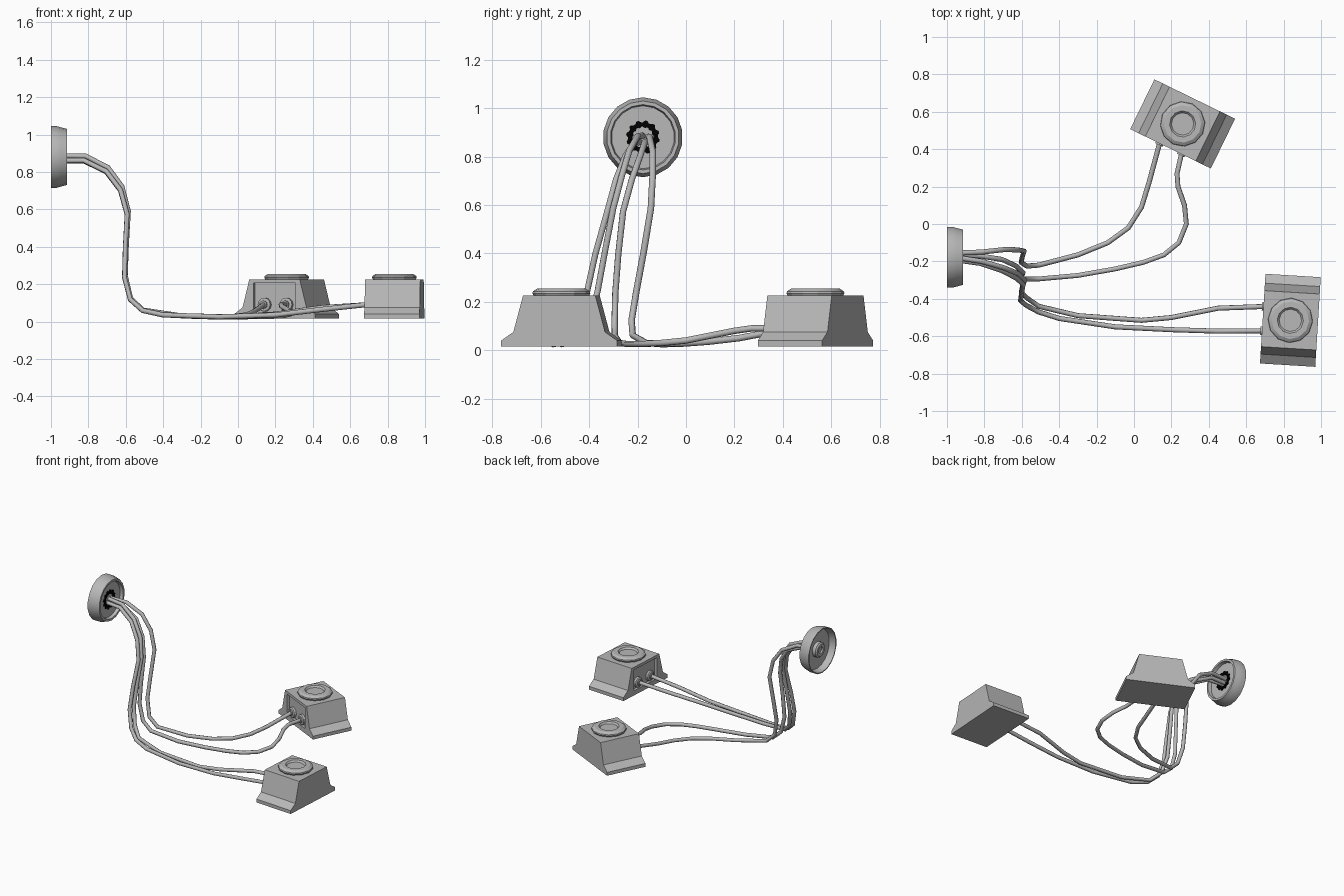
import bpy
import bmesh
from math import radians, cos, sin, tau
from mathutils import Matrix, Vector

cube = bpy.data.objects.get("Cube")
if cube:
    bpy.data.objects.remove(cube)


def make_material(name, value):
    mat = bpy.data.materials.new(name)
    mat.use_nodes = True
    colour = (value, value, value, 1)
    mat.diffuse_color = colour
    mat.node_tree.nodes["Principled BSDF"].inputs["Base Color"].default_value = colour
    return mat


grey = make_material("plain grey", 0.48)
black = make_material("black rubber", 0.0)


def add_object(name, data, matrix, material):
    obj = bpy.data.objects.new(name, data)
    bpy.context.collection.objects.link(obj)
    obj.matrix_world = matrix
    data.materials.append(material)
    return obj


def mesh_from(bm, name):
    bmesh.ops.recalc_face_normals(bm, faces=bm.faces)
    mesh = bpy.data.meshes.new(name)
    bm.to_mesh(mesh)
    bm.free()
    return mesh


def smooth(obj, degrees):
    bpy.ops.object.select_all(action="DESELECT")
    obj.select_set(True)
    bpy.context.view_layer.objects.active = obj
    bpy.ops.object.shade_smooth_by_angle(angle=radians(degrees))


def lathe(name, profile, sides, matrix, angle=25):
    """Spin (radius, height) points around local z."""
    bm = bmesh.new()
    verts = [bm.verts.new((r, 0, z)) for r, z in profile]
    edges = [bm.edges.new(pair) for pair in zip(verts, verts[1:])]
    bmesh.ops.spin(bm, geom=verts + edges, cent=(0, 0, 0), axis=(0, 0, 1),
                   angle=tau, steps=sides, use_duplicate=False)
    bmesh.ops.remove_doubles(bm, verts=bm.verts, dist=0.0005)
    obj = add_object(name, mesh_from(bm, name), matrix, grey)
    smooth(obj, angle)
    return obj


def prism(name, outline, half_width, matrix):
    """Extrude a (y, z) outline along local x."""
    bm = bmesh.new()
    face = bm.faces.new([bm.verts.new((-half_width, y, z)) for y, z in outline])
    grown = bmesh.ops.extrude_face_region(bm, geom=[face])["geom"]
    bmesh.ops.translate(bm, vec=(2 * half_width, 0, 0),
                        verts=[v for v in grown if isinstance(v, bmesh.types.BMVert)])
    return add_object(name, mesh_from(bm, name), matrix, grey)


TURN_X = Matrix.Rotation(radians(90), 4, "Y")   # local z to +x
HALF = 0.148                                    # half the width of a box


def switch_box(prefix, x, y, turn):
    place = Matrix.Translation((x, y, 0)) @ Matrix.Rotation(radians(turn), 4, "Z")
    # Flared housing with feet on both ends
    side = [(0.24, 0.015), (0.24, 0.04), (0.19, 0.075), (0.15, 0.225)]
    outline = side + [(-py, pz) for py, pz in reversed(side)]
    body = prism(prefix + "_housing", outline, HALF, place)

    # Recessed connector panel
    panel = [(-0.125, 0.05), (0.125, 0.05), (0.125, 0.205), (-0.125, 0.205)]
    cutter = prism(prefix + "_panel_cutter", panel, 0.02,
                   place @ Matrix.Translation((-HALF, 0, 0)))
    cutter.hide_render = True
    cut = body.modifiers.new("panel", "BOOLEAN")
    cut.operation = "DIFFERENCE"
    cut.solver = "EXACT"
    cut.object = cutter
    bpy.context.view_layer.objects.active = body
    bpy.ops.object.modifier_apply(modifier=cut.name)
    bpy.data.objects.remove(cutter)

    # Round push button with a dished centre
    lathe(prefix + "_button",
          [(0.112, 0.22), (0.12, 0.235), (0.118, 0.243), (0.1, 0.255),
           (0.07, 0.255), (0.06, 0.243), (0, 0.243)], 12, place)

    # Cable sockets, returning the point where each cable ends
    ends = []
    for label, sy in (("left", 0.065), ("right", -0.065)):
        spot = place @ Matrix.Translation((-HALF, sy, 0.09))
        lathe(prefix + "_socket_" + label,
              [(0.037, 0.022), (0.037, 0.004), (0.03, 0), (0.022, 0), (0.022, -0.008),
               (0, -0.008)], 12, spot @ TURN_X)
        ends.append(spot.translation.copy())
    return ends


rear_ends = switch_box("rear_box", 0.26, 0.535, 64)
front_ends = switch_box("front_box", 0.836, -0.515, -3.5)

# Wall cup: hollow at the back, shallow recessed face in front
cup = Matrix.Translation((-1, -0.178, 0.88)) @ TURN_X
lathe("wall_cup",
      [(0, 0.045), (0.145, 0.045), (0.158, 0), (0.165, 0), (0.165, 0.03),
       (0.158, 0.055), (0.15, 0.085), (0.135, 0.085), (0.13, 0.062), (0, 0.062)],
      18, cup)
lathe("wall_cup_hub",
      [(0.055, 0.05), (0.055, 0.02), (0.045, 0.012), (0.025, 0.012),
       (0.025, 0.025), (0, 0.025)], 16, cup)

# Toothed rubber ring where the cables leave the cup
bm = bmesh.new()
TEETH = 48
loops = []
for inner in (False, True):
    ring = []
    for i in range(TEETH):
        tooth = 0.004 if (i // 2) % 2 else -0.004
        r = 0.042 - tooth / 2 if inner else 0.066 + tooth
        a = tau * i / TEETH
        ring.append(bm.verts.new((r * cos(a), r * sin(a), 0.067)))
    loops.append(ring)
for i in range(TEETH):
    j = (i + 1) % TEETH
    bm.faces.new((loops[0][i], loops[0][j], loops[1][j], loops[1][i]))
walls = bmesh.ops.extrude_face_region(bm, geom=bm.faces[:])["geom"]
bmesh.ops.translate(bm, vec=(0, 0, -0.006),
                    verts=[v for v in walls if isinstance(v, bmesh.types.BMVert)])
add_object("rubber_ring", mesh_from(bm, "rubber_ring"), cup, black)

# Shared (x, z) path of the cables from the cup down to the floor
DROP = [(-0.95, 0.87), (-0.82, 0.87), (-0.7, 0.81), (-0.625, 0.71), (-0.59, 0.58),
        (-0.6, 0.4), (-0.605, 0.24), (-0.575, 0.12), (-0.51, 0.06)]


def cable(name, drop_y, run, end, lift):
    points = []
    for i, ((x, z), y) in enumerate(zip(DROP, drop_y)):
        fade = lift * (1 - i / len(DROP))
        points.append(Vector((x + fade / 2, y, z + fade)))
    points += [Vector(p) for p in run] + [end]
    curve = bpy.data.curves.new(name, "CURVE")
    curve.dimensions = "3D"
    curve.bevel_depth = 0.0135
    curve.bevel_resolution = 2
    curve.use_fill_caps = True
    spline = curve.splines.new("POLY")
    spline.points.add(len(points) - 1)
    for target, p in zip(spline.points, points):
        target.co = (*p, 1)
    spline.use_smooth = True
    add_object(name, curve, Matrix.Identity(4), grey)


cable("rear_cable_left",
      [-.155, -.15, -.137, -.138, -.145, -.175, -.205, -.225, -.22],
      [(-.3, -.165, .03), (-.14, -.1, .025), (-.03, -.02, .027),
       (.04, .09, .035), (.08, .22, .05)], rear_ends[0], 0.012)
cable("rear_cable_right",
      [-.168, -.17, -.19, -.225, -.26, -.28, -.292, -.295, -.294],
      [(-.3, -.275, .03), (-.1, -.24, .025), (.05, -.205, .025), (.16, -.165, .026),
       (.24, -.1, .03), (.28, 0, .04), (.27, .1, .06), (.235, .2, .08),
       (.23, .27, .09)], rear_ends[1], -0.012)
cable("front_cable_left",
      [-.18, -.2, -.235, -.265, -.3, -.335, -.365, -.395, -.44],
      [(-.3, -.49, .03), (.04, -.515, .025), (.2, -.5, .04),
       (.45, -.45, .075)], front_ends[0], 0.016)
cable("front_cable_right",
      [-.192, -.21, -.25, -.29, -.325, -.375, -.41, -.435, -.47],
      [(-.4, -.505, .035), (-.1, -.55, .025), (.2, -.565, .035),
       (.45, -.573, .065)], front_ends[1], -0.01)
